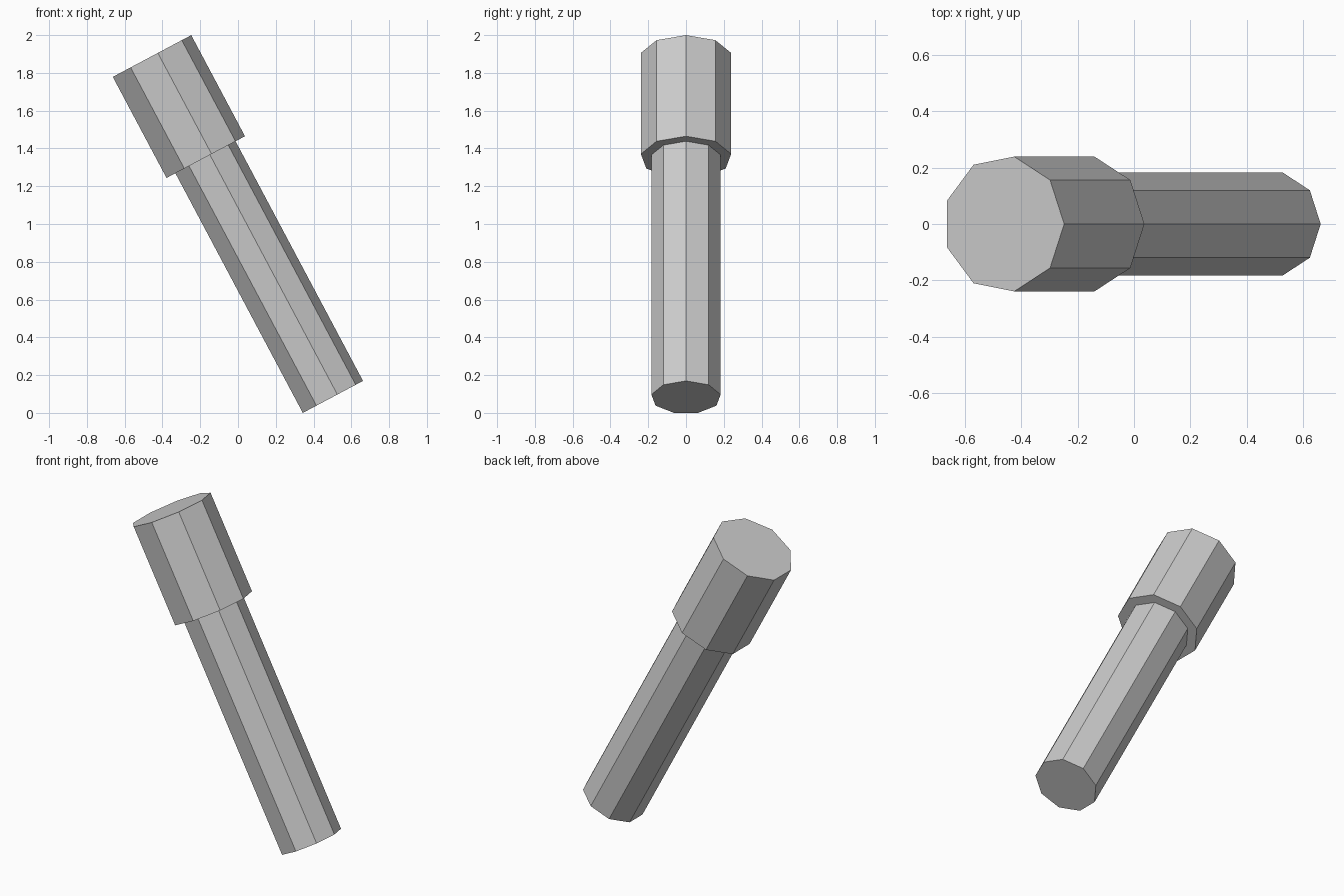
import bpy, bmesh
from math import cos, sin, pi, radians
from mathutils import Matrix

if "Cube" in bpy.data.objects:
    bpy.data.objects.remove(bpy.data.objects["Cube"])

SIDES = 9
LENGTH = 2.043
HEAD_START = LENGTH - 0.606
SHAFT_R, HEAD_R = 0.186, 0.2425

# Stepped profile (radius, height): slim shaft, shoulder, thicker head
profile = [(SHAFT_R, 0), (SHAFT_R, HEAD_START), (HEAD_R, HEAD_START), (HEAD_R, LENGTH)]

bm = bmesh.new()
rings = [[bm.verts.new((r * cos(2 * pi * i / SIDES), r * sin(2 * pi * i / SIDES), z))
          for i in range(SIDES)] for r, z in profile]

# Side walls and shoulder
for low, high in zip(rings, rings[1:]):
    for i in range(SIDES):
        j = (i + 1) % SIDES
        bm.faces.new((low[i], low[j], high[j], high[i]))

# End caps
bm.faces.new(rings[0][::-1])
bm.faces.new(rings[-1])

# Lean the whole piece towards -x
bm.transform(Matrix.Translation((0.4975, 0, 0.082)) @ Matrix.Rotation(radians(-28), 4, 'Y'))
bmesh.ops.recalc_face_normals(bm, faces=bm.faces)

mesh = bpy.data.meshes.new("stepped_peg")
bm.to_mesh(mesh)
bm.free()
bpy.context.collection.objects.link(bpy.data.objects.new("stepped_peg", mesh))
